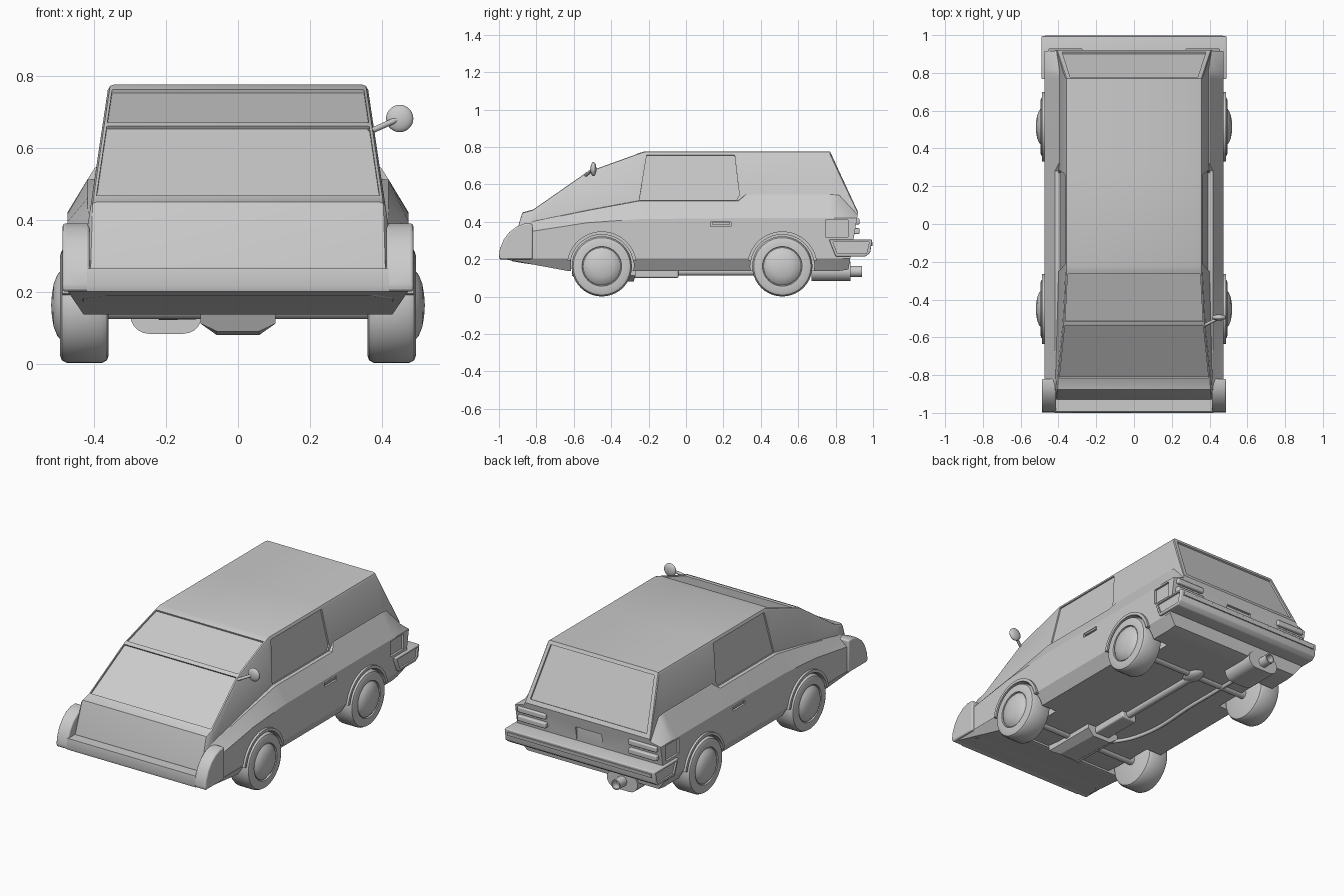
import bpy, bmesh, math
from mathutils import Vector, Matrix

old = bpy.data.objects.get("Cube")
if old:
    bpy.data.objects.remove(old)

paint = bpy.data.materials.new("plain grey")
paint.use_nodes = True
GREY = (0.6, 0.6, 0.6, 1)
paint.diffuse_color = GREY
paint.node_tree.nodes["Principled BSDF"].inputs["Base Color"].default_value = GREY


def finish(name, bm, bevel=0):
    bmesh.ops.recalc_face_normals(bm, faces=bm.faces)
    mesh = bpy.data.meshes.new(name)
    bm.to_mesh(mesh)
    bm.free()
    mesh.materials.append(paint)
    ob = bpy.data.objects.new(name, mesh)
    bpy.context.collection.objects.link(ob)
    if bevel:
        m = ob.modifiers.new("soft edges", "BEVEL")
        m.width, m.segments = bevel, 3
        m.limit_method, m.angle_limit = "ANGLE", math.radians(25)
    return ob


def smooth(ob, angle=35):
    bpy.ops.object.select_all(action="DESELECT")
    ob.select_set(True)
    bpy.context.view_layer.objects.active = ob
    bpy.ops.object.shade_smooth_by_angle(angle=math.radians(angle))
    return ob


def loft(name, rings, bevel=0):
    """Closed skin through equally long rings of points."""
    bm = bmesh.new()
    vs = [[bm.verts.new(p) for p in r] for r in rings]
    n = len(rings[0])
    for a, b in zip(vs, vs[1:]):
        for i in range(n):
            j = (i + 1) % n
            bm.faces.new((a[i], a[j], b[j], b[i]))
    bm.faces.new(vs[0])
    bm.faces.new(vs[-1])
    return finish(name, bm, bevel)


def prism(name, yz, x0, x1, bevel=0):
    """Side profile in y, z pulled across x."""
    return loft(name, [[(x, y, z) for y, z in yz] for x in (x0, x1)], bevel)


def box(name, lo, hi, bevel=0):
    return prism(name, [(lo[1], lo[2]), (hi[1], lo[2]), (hi[1], hi[2]), (lo[1], hi[2])],
                 lo[0], hi[0], bevel)


def lathe(name, profile, centre, axis, steps=40):
    """Turn (distance along axis, radius) points round an axis."""
    turn = Vector((1, 0, 0)).rotation_difference(Vector(axis)).to_matrix()
    rings = []
    for d, r in profile:
        r = max(r, 0.0005)
        rings.append([Vector(centre) + turn @ Vector((d, r * math.cos(t), r * math.sin(t)))
                      for t in (2 * math.pi * k / steps for k in range(steps))])
    return smooth(loft(name, rings))


def rod(name, a, b, r):
    a, b = Vector(a), Vector(b)
    return lathe(name, [(0, r), ((b - a).length, r)], a, (b - a).normalized(), 20)


def ball(name, centre, scale):
    bm = bmesh.new()
    bmesh.ops.create_uvsphere(bm, u_segments=24, v_segments=14, radius=1)
    bmesh.ops.transform(bm, matrix=Matrix.Translation(centre) @ Matrix.Diagonal((*scale, 1)), verts=bm.verts)
    return smooth(finish(name, bm), 60)


def cut(ob, cutter):
    """Subtract the cutter for good and throw it away."""
    m = ob.modifiers.new("cut", "BOOLEAN")
    m.operation, m.solver, m.object = "DIFFERENCE", "EXACT", cutter
    bpy.context.view_layer.update()
    mesh = bpy.data.meshes.new_from_object(ob.evaluated_get(bpy.context.evaluated_depsgraph_get()))
    ob.modifiers.clear()
    ob.data = mesh
    bpy.data.objects.remove(cutter)


def recess(ob, pts, depth=0.01):
    """Sink a flat outline lying on the skin."""
    pts = [Vector(p) for p in pts]
    n = (pts[1] - pts[0]).cross(pts[2] - pts[0]).normalized()
    if n.dot(pts[0] - Vector((0, 0, 0.3))) < 0:
        n = -n
    cut(ob, loft("cutter", [[p - n * depth for p in pts], [p + n * 0.04 for p in pts]]))


def cabin_x(z):
    return 0.407 - (z - 0.46) * 0.148


def arc(cy, cz, r, a0, a1, n=24):
    return [(cy + r * math.cos(math.radians(a0 + (a1 - a0) * i / n)),
             cz + r * math.sin(math.radians(a0 + (a1 - a0) * i / n))) for i in range(n + 1)]


# Body shell: y, floor, outer belt, inner belt, top, width of the belt ledge
stations = [(-0.93, 0.19, 0.24, 0.25, 0.27, 0.001), (-0.875, 0.18, 0.34, 0.385, 0.45, 0.001),
            (-0.82, 0.172, 0.35, 0.4, 0.465, 0.002), (-0.53, 0.138, 0.395, 0.46, 0.667, 0.012),
            (-0.25, 0.138, 0.415, 0.512, 0.768, 0.02), (-0.22, 0.138, 0.415, 0.512, 0.777, 0.02),
            (0.28, 0.138, 0.42, 0.512, 0.777, 0.02), (0.32, 0.138, 0.42, 0.545, 0.777, 0.004),
            (0.77, 0.138, 0.42, 0.545, 0.777, 0.004), (0.82, 0.138, 0.42, 0.54, 0.668, 0.004),
            (0.92, 0.145, 0.42, 0.435, 0.452, 0.002)]
rings = []
for y, floor, outer, inner, top, ledge in stations:
    wide = 0.41 if y < -0.9 else 0.475
    r = min(0.016, (top - inner) * 0.4)
    xr = cabin_x(top)
    half = [(wide - 0.045, floor), (wide, 0.205), (wide, outer),
            (cabin_x(inner) + ledge, inner), (cabin_x(inner), inner + 0.002),
            (cabin_x(top - r), top - r), (xr - r * 0.25, top - r * 0.25), (xr - r, top)]
    lean = 0.17 if y > 0.9 else 0
    ring = half + [(-x, z) for x, z in reversed(half)]
    rings.append([(min(max(x, -wide), wide), y - lean * (0.45 - z), z) for x, z in ring])
body = loft("body", rings)

# Wheel wells
WHEELS_Y = (-0.45, 0.515)
for y in WHEELS_Y:
    for s in (-1, 1):
        cut(body, prism("cutter", arc(y, 0.165, 0.172, 0, 345, 36), s * 0.33, s * 0.6))


# Sunken glass
def on_slope(a, b, t0, t1, margin):
    """Mirrored outline between two heights of a sloping panel."""
    half = []
    for t in (t0, t1):
        y, z = a[0] + (b[0] - a[0]) * t, a[1] + (b[1] - a[1]) * t
        half.append((cabin_x(z) - margin, y, z))
    return half + [(-x, y, z) for x, y, z in reversed(half)]


recess(body, on_slope((-0.82, 0.465), (-0.53, 0.667), 0.02, 0.97, 0.012))
recess(body, on_slope((-0.53, 0.667), (-0.25, 0.768), 0.05, 0.95, 0.012))
recess(body, on_slope((0.77, 0.777), (0.92, 0.452), 0.06, 0.93, 0.025))
for s in (-1, 1):
    door = [(-0.21, 0.757), (0.26, 0.757), (0.285, 0.545), (0.27, 0.516), (-0.25, 0.516)]
    recess(body, [(s * cabin_x(z), y, z) for y, z in door], 0.008)
    # Side marker and door handle pockets
    for y0, y1, z0, z1 in ((0.745, 0.865, 0.32, 0.41), (0.13, 0.24, 0.376, 0.4)):
        recess(body, [(s * 0.475, y0, z0), (s * 0.475, y1, z0), (s * 0.475, y1, z1), (s * 0.475, y0, z1)], 0.012)
# Rear plate pocket
cut(body, box("cutter", (-0.085, 0.895, 0.3), (0.085, 1, 0.39)))
smooth(body, 25)

# Nose: rounded cheeks with a low lip between
cheek = [(-0.82, 0.2), (-0.995, 0.2), (-1, 0.215), (-0.995, 0.255), (-0.975, 0.305),
         (-0.945, 0.345), (-0.905, 0.375), (-0.865, 0.39), (-0.82, 0.39)]
for s, side in ((1, "left"), (-1, "right")):
    smooth(prism(side + "_nose_cheek", cheek, s * 0.413, s * 0.488, 0.008))
smooth(prism("nose_lip", [(-0.86, 0.2), (-0.995, 0.2), (-1, 0.215), (-0.993, 0.265), (-0.86, 0.265)],
             -0.42, 0.42))
loft("nose_underside", [[(s * x, y, z) for s, y in ((-1, y0), (1, y0), (1, -0.615), (-1, -0.615))]
                        for x, y0, z in ((0.475, -0.985, 0.203), (0.43, -0.63, 0.137))])

# Rear bumper with sunken ends, lamps and handles
bumper = prism("rear_bumper", [(0.765, 0.305), (0.995, 0.305), (0.985, 0.235), (0.96, 0.215), (0.8, 0.215)],
               -0.49, 0.49, 0.006)
for s in (-1, 1):
    recess(bumper, [(s * 0.49, y, z) for y, z in ((0.785, 0.293), (0.98, 0.293), (0.965, 0.23), (0.81, 0.23))])
smooth(bumper)
prism("bumper_strip", [(0.9, 0.29), (0.999, 0.29), (0.997, 0.27), (0.9, 0.27)], -0.47, 0.47)
for s, side in ((1, "left"), (-1, "right")):
    for z, level in ((0.35, "lower"), (0.402, "upper")):
        smooth(box(f"{side}_{level}_tail_lamp", (min(s * 0.27, s * 0.455), 0.88, z - 0.016),
                   (max(s * 0.27, s * 0.455), 0.928, z + 0.016), 0.007))
    box(side + "_door_handle", (s * 0.468 - 0.007, 0.14, 0.387), (s * 0.468 + 0.007, 0.235, 0.397))

# Wheels, hub domes and arch flares
tyre = [(0.36, 0.0), (0.36, 0.14), (0.365, 0.153), (0.38, 0.161), (0.475, 0.161), (0.49, 0.153),
        (0.495, 0.14), (0.495, 0.106), (0.486, 0.104), (0.486, 0.0)]
dome = [(0.48, 0.101), (0.49, 0.1), (0.503, 0.085), (0.513, 0.06), (0.518, 0.03), (0.52, 0)]
for s, side in ((1, "left"), (-1, "right")):
    for y, end in zip(WHEELS_Y, ("front", "rear")):
        name = f"{end}_{side}"
        lathe(name + "_tyre", tyre, (0, y, 0.162), (s, 0, 0))
        lathe(name + "_hub_dome", dome, (0, y, 0.162), (s, 0, 0))
        smooth(prism(name + "_arch_flare", arc(y, 0.162, 0.187, 10, 170) + arc(y, 0.162, 0.17, 170, 10),
                     s * 0.45, s * 0.488))

# Door mirror on the left only
rod("mirror_arm", (0.365, -0.54, 0.645), (0.455, -0.495, 0.685), 0.008)
ball("mirror", (0.45, -0.495, 0.682), (0.038, 0.016, 0.038))

# Running gear under the flat floor
for y, end in zip(WHEELS_Y, ("front", "rear")):
    rod(end + "_axle", (-0.4, y, 0.15), (0.4, y, 0.15), 0.026)
ball("differential", (0, 0.515, 0.145), (0.05, 0.075, 0.035))
rod("drive_shaft", (0, -0.1, 0.134), (0, 0.5, 0.134), 0.022)
loft("engine_pan", [[(-0.105, y0, 0.16), (0.105, y0, 0.16), (0.105, y0, 0.112), (0.06, y1, z),
                     (-0.06, y1, z), (-0.105, y0, 0.112)]
                    for y0, y1, z in ((-0.61, -0.57, 0.09), (-0.27, -0.28, 0.08))])
box("gearbox", (-0.05, -0.28, 0.1), (0.05, -0.04, 0.16), 0.01)

# Exhaust
curve = bpy.data.curves.new("exhaust_pipe", "CURVE")
curve.dimensions, curve.bevel_depth, curve.bevel_resolution = "3D", 0.011, 3
path = curve.splines.new("BEZIER")
points = [(-0.08, -0.4, 0.135), (-0.19, -0.2, 0.132), (-0.2, 0.3, 0.132), (-0.2, 0.7, 0.132)]
path.bezier_points.add(len(points) - 1)
for bp, p in zip(path.bezier_points, points):
    bp.co = p
    bp.handle_left_type = bp.handle_right_type = "AUTO"
curve.materials.append(paint)
bpy.context.collection.objects.link(bpy.data.objects.new("exhaust_pipe", curve))
muffler = [[(-0.2 + sx * 0.048 + 0.052 * math.cos(a), y, 0.135 + 0.052 * math.sin(a))
            for sx, start in ((1, -90), (-1, 90))
            for a in (math.radians(start + 18 * k) for k in range(11))] for y in (0.67, 0.88)]
smooth(loft("muffler", muffler))
lathe("exhaust_tip", [(0, 0.03), (0.08, 0.03), (0.08, 0.023), (0.04, 0.023), (0.04, 0)],
      (-0.2, 0.86, 0.135), (0, 1, 0), 24)
